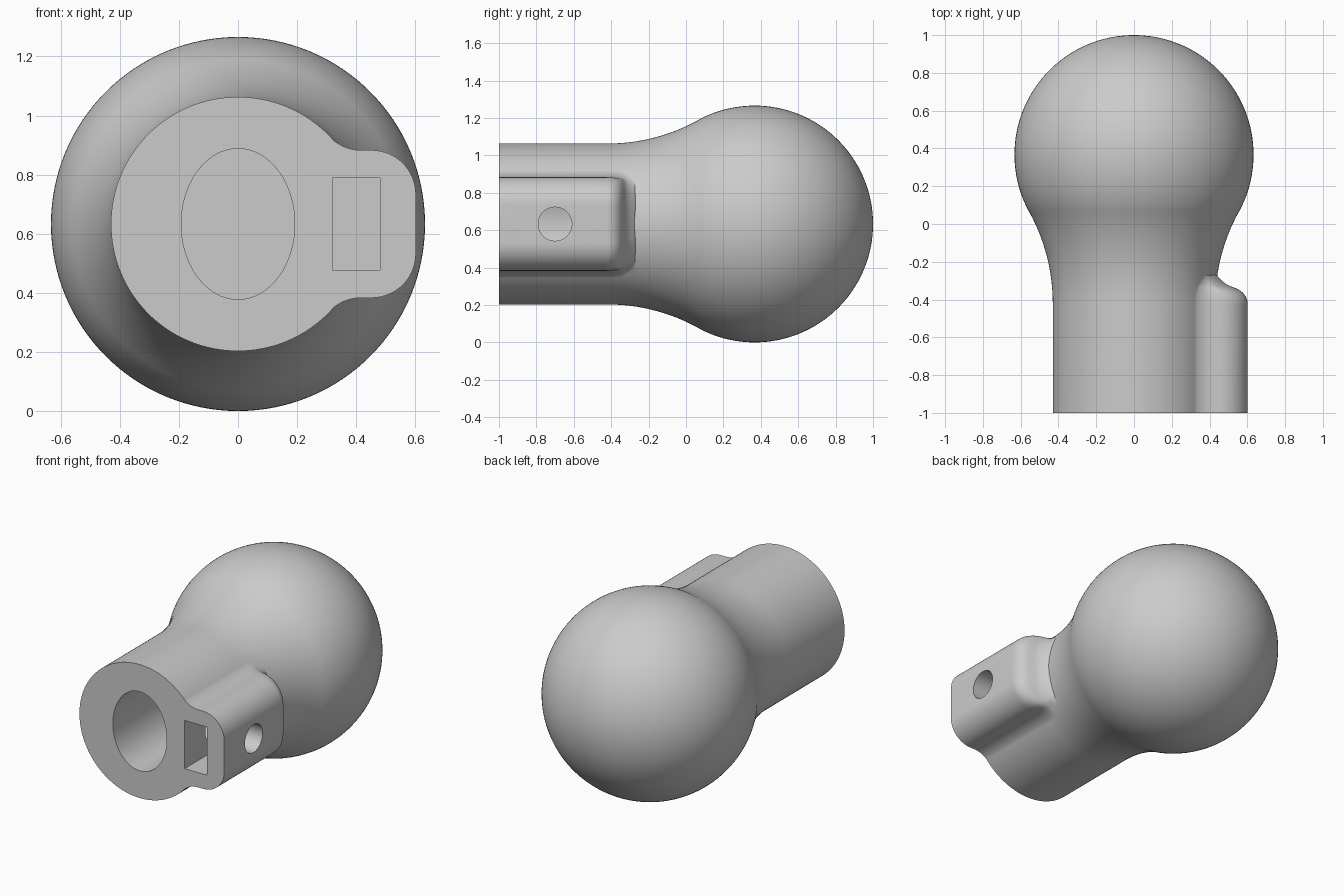
import bpy, bmesh
from math import sin, cos, pi, atan2, hypot, sqrt, radians

if "Cube" in bpy.data.objects:
    bpy.data.objects.remove(bpy.data.objects["Cube"], do_unlink=True)

AXIS_Z = 0.633       # height of the long axis
SHAFT_R = 0.43
BALL_Y, BALL_R = 0.367, 0.633
NECK_Y, NECK_R = -0.42, 1.0
FRONT = -1.1         # rough front end, trimmed flat later

grey = bpy.data.materials.new("plain grey")
grey.use_nodes = True
grey.diffuse_color = (0.6, 0.6, 0.6, 1)
grey.node_tree.nodes["Principled BSDF"].inputs["Base Color"].default_value = (0.6, 0.6, 0.6, 1)


def arc(cx, cy, r, a0, a1, n):
    return [(cx + r * cos(a0 + (a1 - a0) * i / n),
             cy + r * sin(a0 + (a1 - a0) * i / n)) for i in range(n + 1)]


def loft(name, rings):
    """Skin a list of equal-length closed rings and cap both ends."""
    bm = bmesh.new()
    loops = [[bm.verts.new(p) for p in ring] for ring in rings]
    n = len(loops[0])
    for a, b in zip(loops, loops[1:]):
        for i in range(n):
            bm.faces.new((a[i], a[(i + 1) % n], b[(i + 1) % n], b[i]))
    bm.faces.new(loops[0])
    bm.faces.new(loops[-1])
    bmesh.ops.recalc_face_normals(bm, faces=bm.faces)
    mesh = bpy.data.meshes.new(name)
    bm.to_mesh(mesh)
    bm.free()
    mesh.materials.append(grey)
    obj = bpy.data.objects.new(name, mesh)
    bpy.context.collection.objects.link(obj)
    return obj


def combine(target, tool, operation):
    mod = target.modifiers.new(operation.lower(), "BOOLEAN")
    mod.operation, mod.object, mod.solver = operation, tool, "EXACT"
    bpy.context.view_layer.objects.active = target
    bpy.ops.object.modifier_apply(modifier=mod.name)
    bpy.data.objects.remove(tool, do_unlink=True)


def box(name, x0, x1, y0, y1, half_z):
    section = [(x0, -half_z), (x1, -half_z), (x1, half_z), (x0, half_z)]
    return loft(name, [[(x, y, AXIS_Z + z) for x, z in section] for y in (y0, y1)])


# Ball, flared neck and shaft turned around the long axis
centre_r = SHAFT_R + NECK_R
lean = atan2(centre_r, NECK_Y - BALL_Y)
profile = [(FRONT, SHAFT_R)]
profile += arc(NECK_Y, centre_r, NECK_R, -pi / 2, lean - pi, 16)
profile += arc(BALL_Y, 0, BALL_R, lean, 0.012, 56)[1:]
STEPS = 128
turn = [2 * pi * i / STEPS for i in range(STEPS)]
body = loft("ball_and_shaft",
            [[(r * cos(a), y, AXIS_Z + r * sin(a)) for a in turn] for y, r in profile])

# Side lug section: fillet off the shaft, then a rounded outer corner
LUG_X, LUG_H, ROUND = 0.602, 0.25, 0.15
fillet_z = LUG_H + ROUND
fillet_x = sqrt((SHAFT_R - 0.002 + ROUND) ** 2 - fillet_z ** 2)
upper = [(0.2, 0.2)]
upper += arc(fillet_x, fillet_z, ROUND, atan2(-fillet_z, -fillet_x), -pi / 2, 12)
upper += arc(LUG_X - ROUND, LUG_H - ROUND, ROUND, pi / 2, 0, 14)
section = upper + [(x, -z) for x, z in reversed(upper)]

# Lug outline towards the ball: rounded over, then blended into the shaft
outline = [(FRONT, LUG_X)]
outline += [(y, x) for x, y in arc(LUG_X - 0.09, -0.425, 0.09, 0, radians(62), 9)]
outline += [(-0.335, 0.533), (-0.327, 0.511), (-0.316, 0.492), (-0.302, 0.474),
            (-0.288, 0.459), (-0.277, 0.448), (-0.268, 0.436)]
rings = []
for y, reach in outline:
    t = (reach - 0.436) / (LUG_X - 0.436)
    skin = SHAFT_R - 0.004 + max(0, y - NECK_Y) ** 2 / 2
    ring = []
    for x, z in section:
        d = hypot(x, z)
        k = t + (1 - t) * min(d, skin) / d
        ring.append((x * k, y, AXIS_Z + z * k))
    rings.append(ring)
combine(body, loft("side_lug", rings), "UNION")

# Flat front end
combine(body, box("front_trim", -1, 1, -1.5, -1, 1), "DIFFERENCE")

# Oval bore
bore = loft("bore_cutter", [[(0.192 * cos(a), y, AXIS_Z + 0.255 * sin(a)) for a in turn]
                            for y in (FRONT, -0.2)])
combine(body, bore, "DIFFERENCE")

# Rectangular nut slot
combine(body, box("slot_cutter", 0.32, 0.48, FRONT, -0.54, 0.155), "DIFFERENCE")

# Round screw hole through the lug into the bore
hole = loft("screw_hole_cutter",
            [[(x, -0.7 + 0.09 * cos(a), AXIS_Z + 0.09 * sin(a)) for a in turn[::2]]
             for x in (0.05, 0.8)])
combine(body, hole, "DIFFERENCE")

# Smooth shading with sharp rims
bpy.ops.object.select_all(action="DESELECT")
body.select_set(True)
bpy.context.view_layer.objects.active = body
bpy.ops.object.shade_smooth_by_angle(angle=radians(32))
